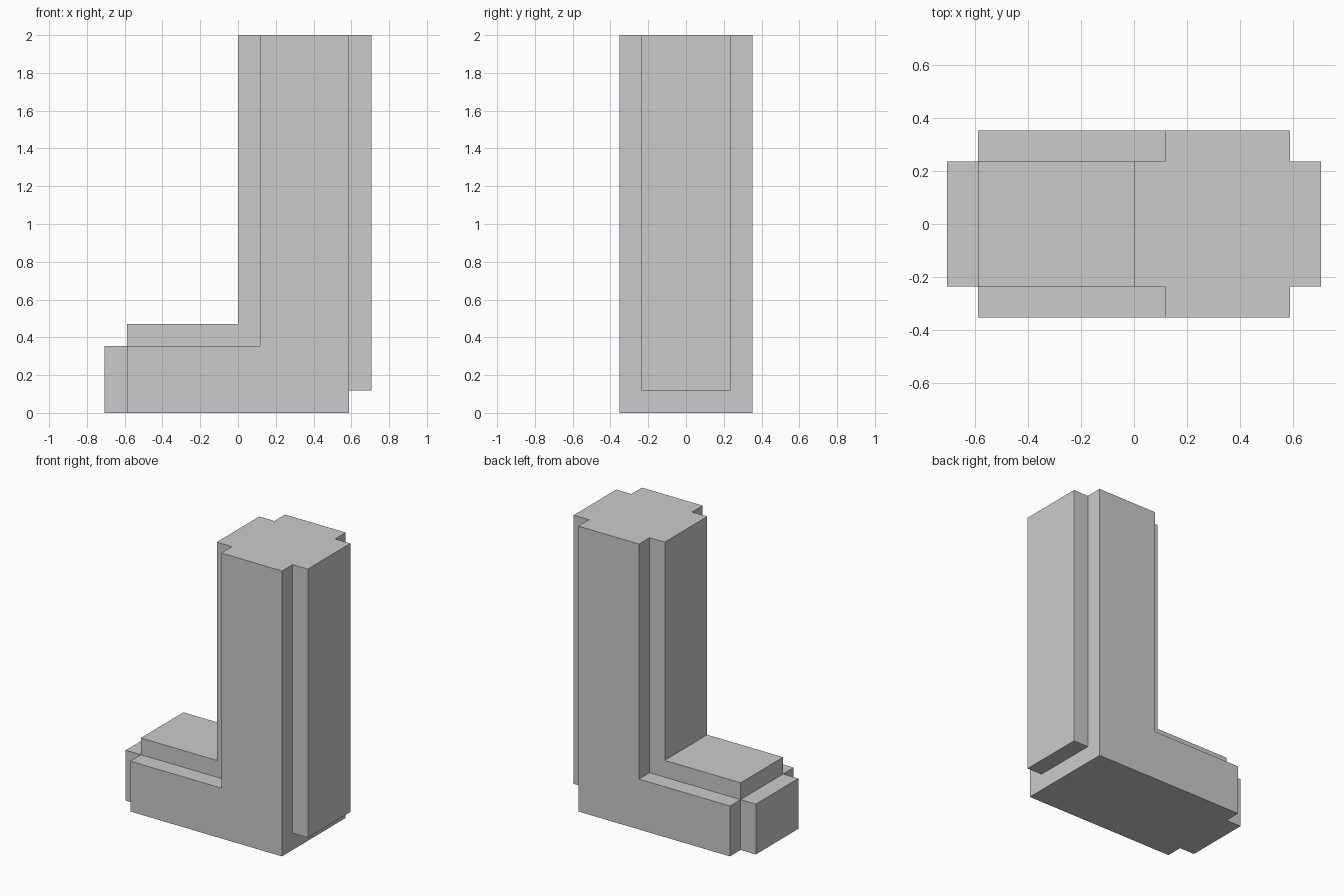
import bpy
import bmesh

if "Cube" in bpy.data.objects:
    bpy.data.objects.remove(bpy.data.objects["Cube"])

U = 2 / 17  # the whole model sits on a grid of this step


def extruded_profile(name, profile, half_depth):
    """Closed (x, z) outline in grid steps, extruded symmetrically along y."""
    bm = bmesh.new()
    verts = [bm.verts.new((x * U, -half_depth * U, z * U)) for x, z in profile]
    face = bm.faces.new(verts)
    result = bmesh.ops.extrude_face_region(bm, geom=[face])
    moved = [g for g in result["geom"] if isinstance(g, bmesh.types.BMVert)]
    bmesh.ops.translate(bm, verts=moved, vec=(0, 2 * half_depth * U, 0))
    bmesh.ops.recalc_face_normals(bm, faces=bm.faces)
    mesh = bpy.data.meshes.new(name)
    bm.to_mesh(mesh)
    bm.free()
    obj = bpy.data.objects.new(name, mesh)
    bpy.context.collection.objects.link(obj)
    return obj


# Narrow core: stepped toe, raised instep, leg and overhanging heel
leg = extruded_profile("leg_and_foot", [
    (-6, 0), (5, 0), (5, 1), (6, 1), (6, 17),
    (0, 17), (0, 4), (-5, 4), (-5, 3), (-6, 3)], 2)

# Wide L-shaped body giving the raised side panels
sides = extruded_profile("side_panels", [
    (-5, 0), (5, 0), (5, 17), (1, 17), (1, 3), (-5, 3)], 3)
sides.hide_render = True

# Fuse both into one clean solid
union = leg.modifiers.new("fuse_sides", "BOOLEAN")
union.operation = "UNION"
union.solver = "EXACT"
union.object = sides
bpy.context.view_layer.objects.active = leg
leg.select_set(True)
bpy.ops.object.modifier_apply(modifier=union.name)
bpy.data.objects.remove(sides)
